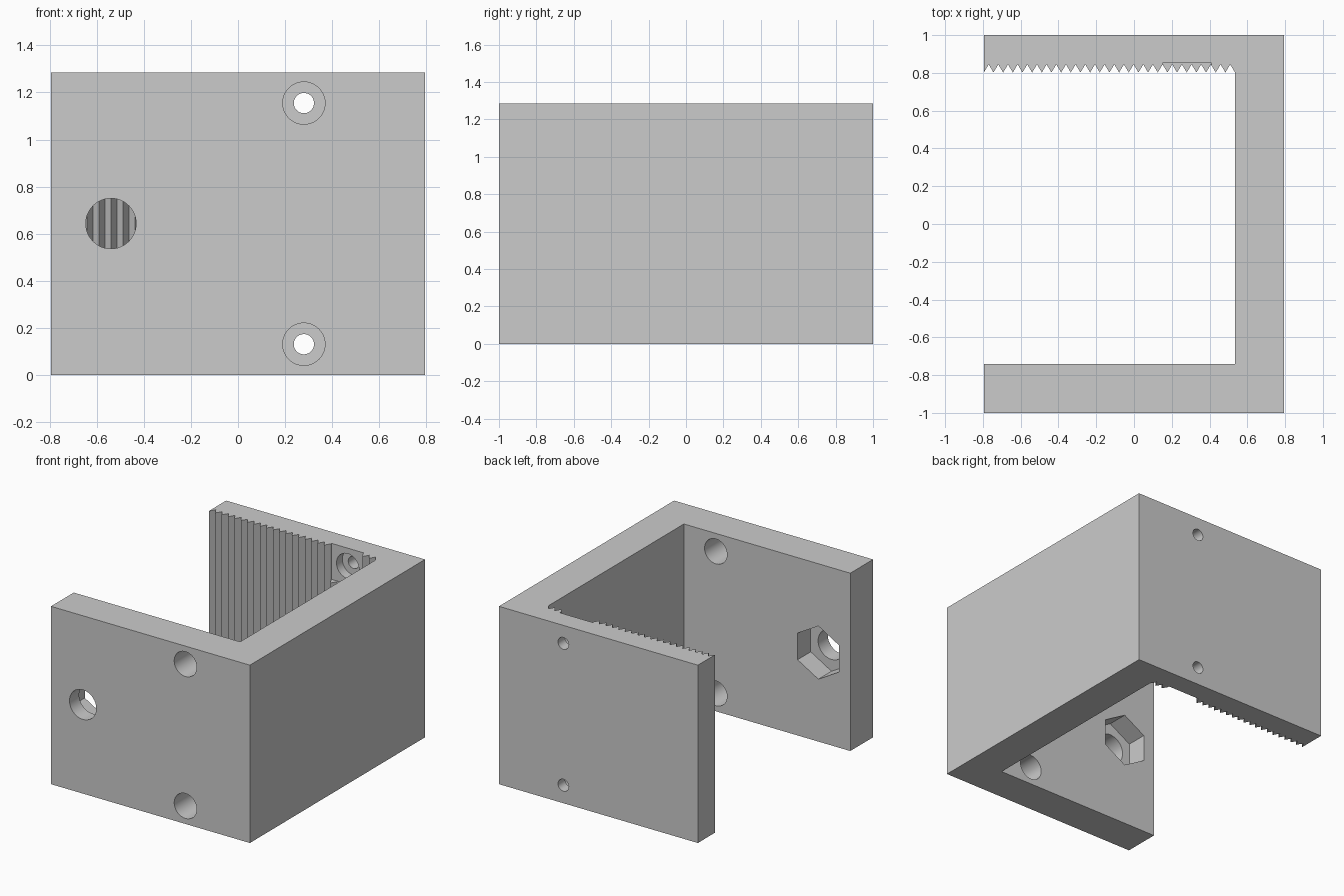
import bpy, bmesh
from math import pi, radians
from mathutils import Matrix

cube = bpy.data.objects.get("Cube")
if cube:
    bpy.data.objects.remove(cube, do_unlink=True)

HX, HY, H = 0.795, 1.0, 1.285        # half width, half depth, height
INNER_X, FRONT_IN = 0.535, -0.74     # inner faces of side and front walls
TIP, ROOT, TEETH = 0.802, 0.845, 26  # rack teeth on the back wall
SCREW_X, NUT_X, NUT_Z = 0.28, -0.54, 0.643
SCREW_Z = (0.13, H - 0.13)

grey = bpy.data.materials.new("grey plastic")
grey.use_nodes = True
colour = (0.6, 0.6, 0.6, 1)
grey.diffuse_color = colour
grey.node_tree.nodes["Principled BSDF"].inputs["Base Color"].default_value = colour


def make_object(name, bm):
    bmesh.ops.recalc_face_normals(bm, faces=bm.faces)
    mesh = bpy.data.meshes.new(name)
    bm.to_mesh(mesh)
    bm.free()
    mesh.materials.append(grey)
    obj = bpy.data.objects.new(name, mesh)
    bpy.context.collection.objects.link(obj)
    return obj


def cut(target, name, bm):
    cutter = make_object(name, bm)
    cutter.hide_render = True
    mod = target.modifiers.new(name, "BOOLEAN")
    mod.operation, mod.solver, mod.object = "DIFFERENCE", "EXACT", cutter
    bpy.context.view_layer.objects.active = target
    bpy.ops.object.modifier_apply(modifier=name)
    bpy.data.objects.remove(cutter, do_unlink=True)


def bore(target, name, x, z, radius, y0, y1, sides=48, turn=0):
    """Cut a round or polygonal hole running along y."""
    bm = bmesh.new()
    place = (Matrix.Translation((x, (y0 + y1) / 2, z))
             @ Matrix.Rotation(pi / 2, 4, "X") @ Matrix.Rotation(turn, 4, "Z"))
    bmesh.ops.create_cone(bm, cap_ends=True, segments=sides, radius1=radius,
                          radius2=radius, depth=y1 - y0, matrix=place)
    cut(target, name, bm)


# C-shaped bracket profile with a toothed inner back face
pitch = (INNER_X + HX) / TEETH
outline = [(-HX, HY), (-HX, TIP)]
for i in range(TEETH):
    outline += [(-HX + (i + 0.5) * pitch, ROOT), (-HX + (i + 1) * pitch, TIP)]
outline += [(INNER_X, FRONT_IN), (-HX, FRONT_IN), (-HX, -HY), (HX, -HY), (HX, HY)]

bm = bmesh.new()
base = bm.faces.new([bm.verts.new((x, y, 0)) for x, y in outline])
top = bmesh.ops.extrude_face_region(bm, geom=[base])["geom"]
bmesh.ops.translate(bm, vec=(0, 0, H),
                    verts=[v for v in top if isinstance(v, bmesh.types.BMVert)])
bracket = make_object("toothed_bracket", bm)

# Screw positions: access hole, flat pocket in the teeth, counterbore, small hole
for z, end in zip(SCREW_Z, (-0.1, 0.1)):
    bore(bracket, "access_hole", SCREW_X, z, 0.09, -1.1, -0.6)
    bm = bmesh.new()
    bmesh.ops.create_cube(bm, size=1, matrix=Matrix.Translation((SCREW_X, 0.753, z + end / 2))
                          @ Matrix.Diagonal((0.26, 0.2, 0.26 + 0.1, 1)))
    cut(bracket, "tooth_pocket", bm)
    bore(bracket, "counterbore", SCREW_X, z, 0.09, 0.7, 0.92)
    bore(bracket, "screw_hole", SCREW_X, z, 0.043, 0.7, 1.1)

# Bolt hole with a hexagonal nut pocket on the inside of the front wall
bore(bracket, "bolt_hole", NUT_X, NUT_Z, 0.107, -1.1, -0.6)
bore(bracket, "nut_pocket", NUT_X, NUT_Z, 0.192, FRONT_IN - 0.15, -0.6, sides=6)

bpy.ops.object.select_all(action="DESELECT")
bracket.select_set(True)
bpy.context.view_layer.objects.active = bracket
bpy.ops.object.shade_smooth_by_angle(angle=radians(25))
